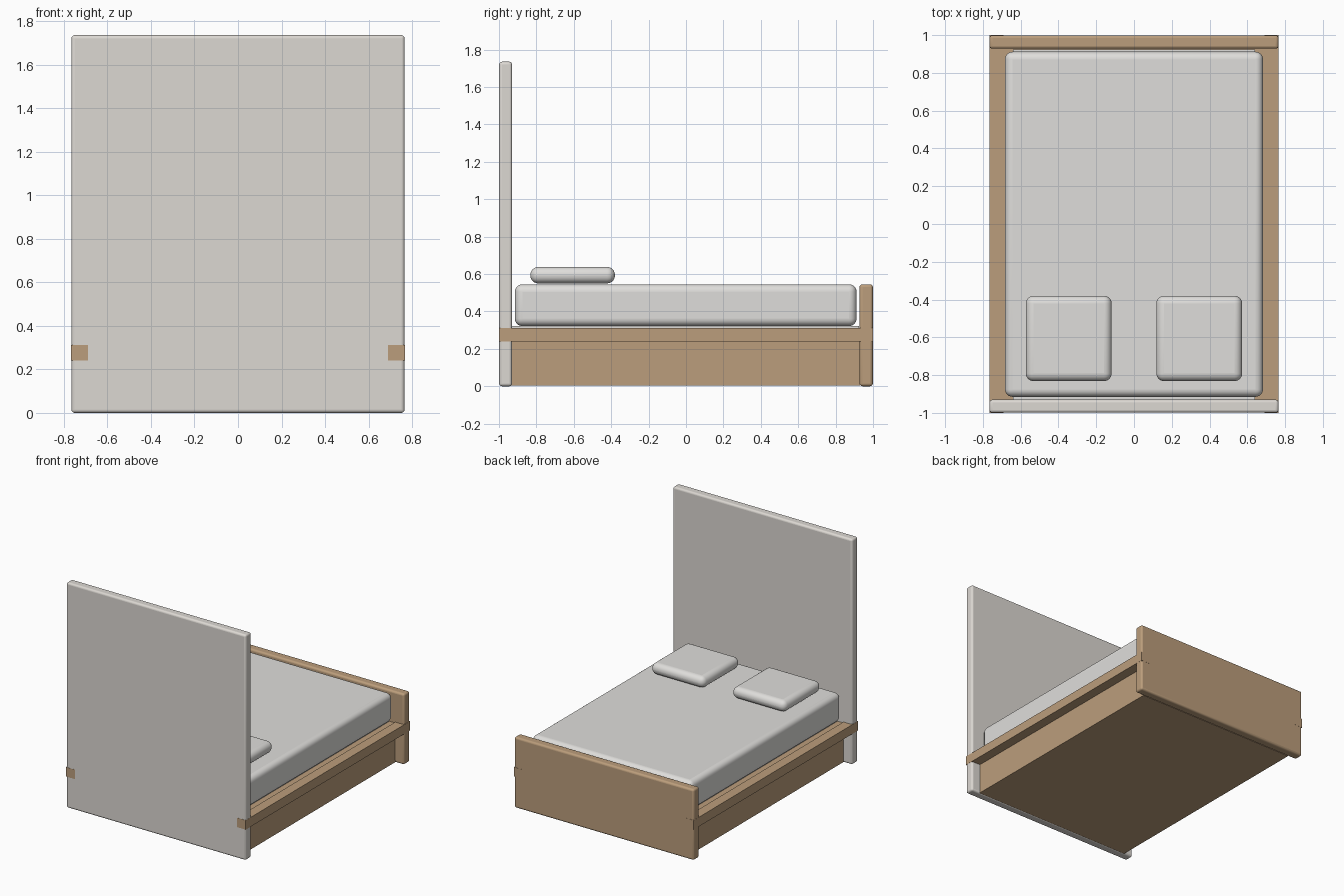
import bpy, math

if "Cube" in bpy.data.objects:
    bpy.data.objects.remove(bpy.data.objects["Cube"])


def material(name, color):
    m = bpy.data.materials.new(name)
    m.diffuse_color = (*color, 1)
    m.use_nodes = True
    m.node_tree.nodes["Principled BSDF"].inputs["Base Color"].default_value = m.diffuse_color
    return m


wood = material("wood", (0.50, 0.34, 0.20))
fabric = material("fabric", (0.72, 0.69, 0.65))
linen = material("linen", (0.74, 0.73, 0.71))


def box(name, x, y, z, mat, bevel=0.0, segments=4):
    """Box from (min, max) extents, with optional rounded edges."""
    ext = (x, y, z)
    bpy.ops.mesh.primitive_cube_add(size=1, location=[(a + b) / 2 for a, b in ext])
    ob = bpy.context.object
    ob.name = name
    ob.scale = [b - a for a, b in ext]
    bpy.ops.object.transform_apply(location=False, rotation=False, scale=True)
    ob.data.materials.append(mat)
    if bevel:
        mod = ob.modifiers.new("rounded_edges", 'BEVEL')
        mod.width = bevel
        mod.segments = segments
        bpy.ops.object.shade_smooth_by_angle(angle=math.radians(40))
    return ob


# End boards
box("headboard", (-0.765, 0.765), (-0.999, -0.93), (0, 1.735), fabric, 0.015)
box("footboard", (-0.765, 0.765), (0.928, 0.999), (0, 0.545), wood, 0.015)

# Solid base between the boards
box("base", (-0.69, 0.69), (-0.935, 0.93), (0.003, 0.305), wood)

# Side rails running the full length
for side, s in (("left", -1), ("right", 1)):
    x = sorted((s * 0.69, s * 0.766))
    box(side + "_rail", x, (-1, 1), (0.24, 0.312), wood)

# Mattress
box("mattress", (-0.683, 0.683), (-0.915, 0.912), (0.322, 0.545), linen, 0.04, 6)

# Thin support between base and mattress
box("mattress_support", (-0.64, 0.64), (-0.93, 0.925), (0.305, 0.322), linen)

# Pillows
for side, s in (("left", -1), ("right", 1)):
    x = sorted((s * 0.118, s * 0.573))
    box(side + "_pillow", x, (-0.832, -0.38), (0.55, 0.638), linen, 0.042, 6)
